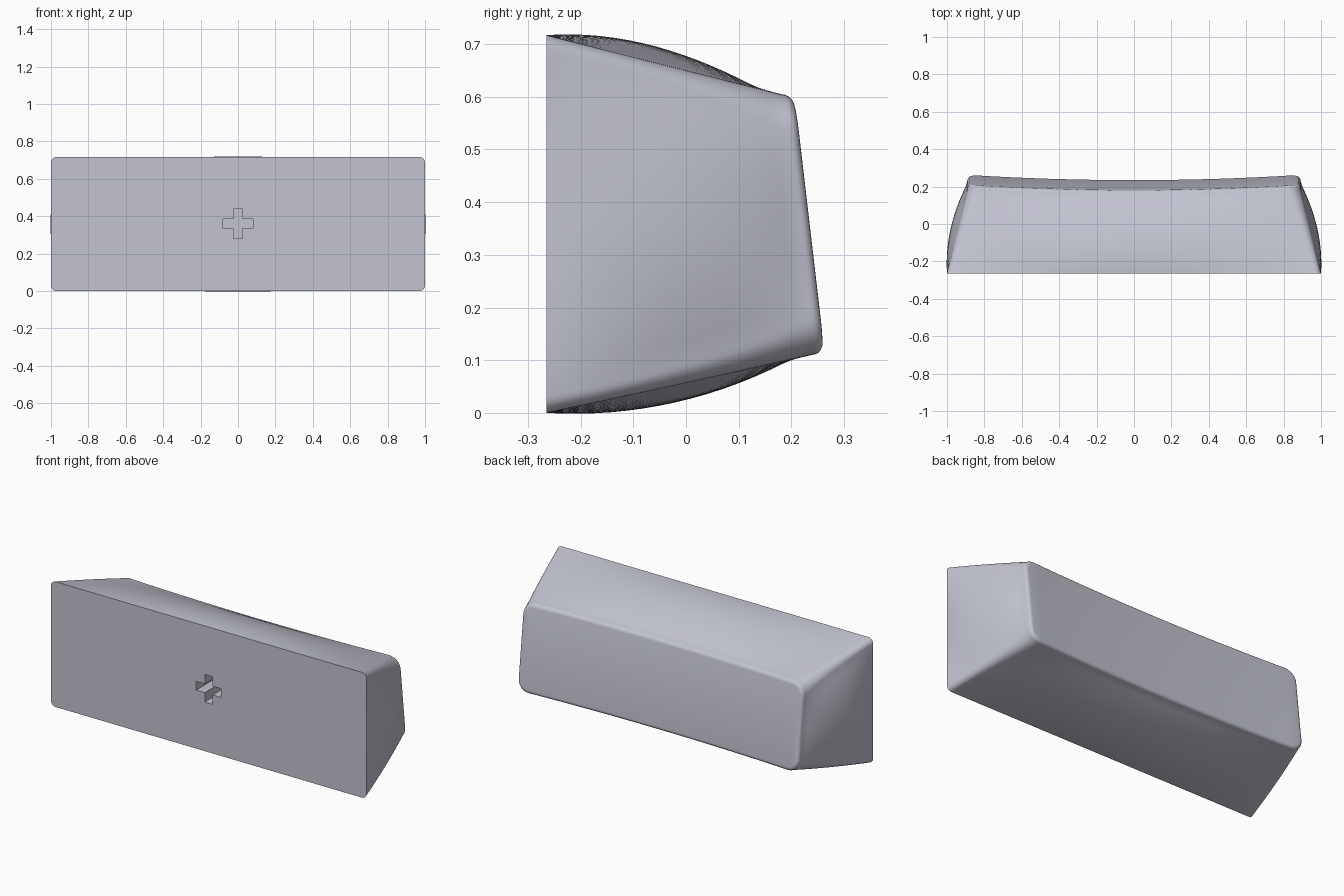
import bpy
import bmesh
from math import sin, cos, pi

if "Cube" in bpy.data.objects:
    bpy.data.objects.remove(bpy.data.objects["Cube"], do_unlink=True)

FRONT = -0.265      # flat open face
ARC = 7             # segments per rounded corner
NX, NZ = 32, 12     # segments per long and short side
STEPS = 16          # sections along the depth
FILLET = 0.022      # rounding around the dished face

plastic = bpy.data.materials.new("pale_grey_plastic")
plastic.use_nodes = True
plastic.diffuse_color = (0.54, 0.55, 0.63, 1)
plastic.node_tree.nodes["Principled BSDF"].inputs["Base Color"].default_value = (0.54, 0.55, 0.63, 1)


def back_y(x, z):
    """Tilted back face with a shallow dish across its width."""
    return 0.278 - 0.117 * z - 0.028 * (1 - (x / 0.89) ** 2)


def outline(t, inset=0):
    """Rounded rectangle at depth fraction t, its sides bowed outwards."""
    half = 1 - 0.11 * t - inset
    low, high = 0.11 * t + inset, 0.717 - 0.112 * t - inset
    r = 0.03 + 0.04 * t * t - inset
    bow = 0.14 * t * (1 - t)
    corners = [(half - r, low + r), (half - r, high - r),
               (r - half, high - r), (r - half, low + r)]
    points = []
    for i, (cx, cz) in enumerate(corners):
        start = (i - 1) * pi / 2
        for k in range(ARC + 1):
            a = start + k / ARC * pi / 2
            points.append((cx + r * cos(a), cz + r * sin(a)))
        # bowed side leading to the next corner
        nx, nz = round(cos(start + pi / 2)), round(sin(start + pi / 2))
        ex, ez = corners[(i + 1) % 4]
        count = NX if i % 2 else NZ
        if i % 2 == 0:
            nx, nz = (1, 0) if i == 0 else (-1, 0)
        else:
            nx, nz = (0, 1) if i == 1 else (0, -1)
        for k in range(1, count):
            u = k / count
            d = r + bow * 4 * u * (1 - u)
            points.append((cx + (ex - cx) * u + nx * d, cz + (ez - cz) * u + nz * d))
    return points


# Cap body: bowed walls lofted from the flat face to the dished face
bm = bmesh.new()
rings = []
for s in range(STEPS + 1):
    t = s / STEPS
    rings.append([bm.verts.new((x, FRONT + t * (back_y(x, z) - FILLET - FRONT), z))
                  for x, z in outline(t)])
for s in range(1, 6):
    a = s / 5 * pi / 2
    rings.append([bm.verts.new((x, back_y(x, z) - FILLET * (1 - sin(a)), z))
                  for x, z in outline(1, FILLET * (1 - cos(a)))])
n = len(rings[0])
for a, b in zip(rings, rings[1:]):
    for i in range(n):
        j = (i + 1) % n
        bm.faces.new((a[i], a[j], b[j], b[i]))
bm.faces.new(rings[0])

# Dished face: strips joining the lower and upper edges
last = rings[-1]
L = 2 * ARC + NZ
for k in range(1 - ARC, NX + ARC - 1):
    bm.faces.new((last[-k % n], last[(-k - 1) % n], last[L + k + 1], last[L + k]))
bm.faces.new(last[ARC - 1:L - ARC + 2])
bm.faces.new(last[L + NX + ARC - 1:n - NX - ARC + 2])
bmesh.ops.recalc_face_normals(bm, faces=bm.faces)
mesh = bpy.data.meshes.new("cap_body")
bm.to_mesh(mesh)
bm.free()
mesh.materials.append(plastic)
cap = bpy.data.objects.new("cap_body", mesh)
bpy.context.collection.objects.link(cap)

# Cross-shaped socket cut into the flat face
A, W, MID, DEEP = 0.079, 0.025, 0.36, 0.16
quarter = [(A, -W), (A, W), (W, W)]
cross = []
for _ in range(4):
    cross += quarter
    quarter = [(-z, x) for x, z in quarter]
bm = bmesh.new()
face = bm.faces.new([bm.verts.new((x, FRONT - 0.05, MID + z)) for x, z in cross])
out = bmesh.ops.extrude_face_region(bm, geom=[face])
bmesh.ops.translate(bm, vec=(0, DEEP + 0.05, 0),
                    verts=[v for v in out["geom"] if isinstance(v, bmesh.types.BMVert)])
bmesh.ops.recalc_face_normals(bm, faces=bm.faces)
cut_mesh = bpy.data.meshes.new("socket_cutter")
bm.to_mesh(cut_mesh)
bm.free()
cut_mesh.materials.append(plastic)
cutter = bpy.data.objects.new("socket_cutter", cut_mesh)
cutter.hide_render = True
bpy.context.collection.objects.link(cutter)

for ob in bpy.context.selected_objects:
    ob.select_set(False)
bpy.context.view_layer.objects.active = cap
cap.select_set(True)
cut = cap.modifiers.new("socket", "BOOLEAN")
cut.operation = "DIFFERENCE"
cut.solver = "EXACT"
cut.object = cutter
bpy.ops.object.modifier_apply(modifier=cut.name)
bpy.data.objects.remove(cutter, do_unlink=True)
bpy.ops.object.shade_smooth_by_angle(angle=pi / 6)
